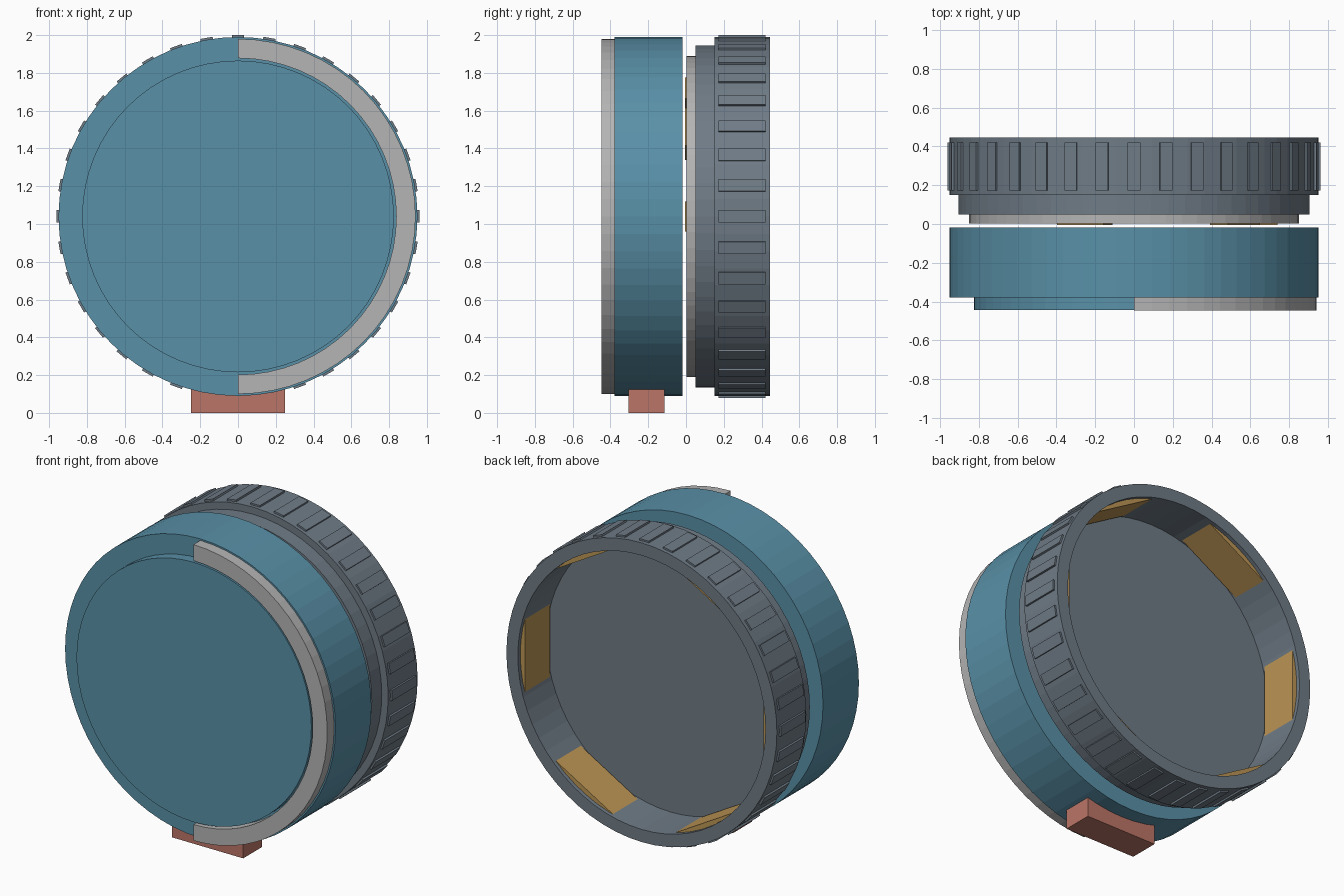
import bpy, bmesh
from math import cos, sin, pi, radians
from mathutils import Matrix, Vector

cube = bpy.data.objects.get("Cube")
if cube:
    bpy.data.objects.remove(cube)

CENTRE_Z = 1.04
SIDES = 64


def material(name, rgb):
    mat = bpy.data.materials.new(name)
    mat.use_nodes = True
    colour = (*rgb, 1)
    mat.diffuse_color = colour
    mat.node_tree.nodes["Principled BSDF"].inputs["Base Color"].default_value = colour
    return mat


blue = material("blue plastic", (0.10, 0.28, 0.39))
slate = material("slate grey", (0.16, 0.20, 0.24))
silver = material("light grey metal", (0.46, 0.46, 0.46))
gold = material("brass", (0.50, 0.30, 0.09))
red = material("brick red", (0.50, 0.18, 0.135))


def finish(bm, name, mat):
    bmesh.ops.recalc_face_normals(bm, faces=bm.faces)
    mesh = bpy.data.meshes.new(name)
    bm.to_mesh(mesh)
    bm.free()
    mesh.materials.append(mat)
    obj = bpy.data.objects.new(name, mesh)
    bpy.context.collection.objects.link(obj)
    return obj


def lathe(name, profile, mat, sweep=2 * pi, start=0.0):
    """Turn a (radius, y) profile around the y axis; a part sweep gets end caps."""
    bm = bmesh.new()
    full = sweep > 6
    steps = SIDES if full else SIDES // 2
    rings = []
    for i in range(steps if full else steps + 1):
        a = start + sweep * i / steps
        rings.append([bm.verts.new((r * cos(a), y, CENTRE_Z + r * sin(a))) for r, y in profile])
    for i in range(steps):
        a, b = rings[i], rings[(i + 1) % len(rings)]
        for j in range(len(profile)):
            k = (j + 1) % len(profile)
            bm.faces.new((a[j], a[k], b[k], b[j]))
    if not full:
        bm.faces.new(rings[0])
        bm.faces.new(rings[-1])
    return finish(bm, name, mat)


def disc(name, radius, y0, y1, mat):
    """Solid cylinder along y."""
    bm = bmesh.new()
    place = Matrix.Translation((0, (y0 + y1) / 2, CENTRE_Z)) @ Matrix.Rotation(pi / 2, 4, "X")
    bmesh.ops.create_cone(bm, cap_ends=True, segments=SIDES, radius1=radius,
                          radius2=radius, depth=y1 - y0, matrix=place)
    return finish(bm, name, mat)


def blocks(name, angles, r0, r1, y0, y1, length, mat):
    """Boxes arranged around the y axis, each facing the axis."""
    bm = bmesh.new()
    for angle in angles:
        place = (Matrix.Translation((0, 0, CENTRE_Z)) @ Matrix.Rotation(-radians(angle), 4, "Y")
                 @ Matrix.Translation(((r0 + r1) / 2, (y0 + y1) / 2, 0))
                 @ Matrix.Diagonal((r1 - r0, y1 - y0, length, 1)))
        bmesh.ops.create_cube(bm, size=1, matrix=place)
    return finish(bm, name, mat)


# Front cap: drum, raised face and half-round trim
disc("front_drum", 0.95, -0.378, -0.018, blue)
disc("front_raised_face", 0.825, -0.442, -0.37, blue)
lathe("half_ring_trim", [(0.838, -0.447), (0.94, -0.447), (0.94, -0.37), (0.838, -0.37)],
      silver, sweep=pi, start=-pi / 2)

# Foot under the drum
bm = bmesh.new()
bmesh.ops.create_cube(bm, size=1, matrix=Matrix.Translation((0, -0.21, 0.0625))
                      @ Matrix.Diagonal((0.5, 0.19, 0.125, 1)))
finish(bm, "foot", red)

# Rear cap: mounting plate, step and open grip ring
disc("mount_plate", 0.85, 0.003, 0.055, silver)
disc("rear_step", 0.905, 0.05, 0.155, slate)
lathe("grip_ring", [(0.87, 0.15), (0.95, 0.15), (0.95, 0.445), (0.87, 0.445)], slate)

# Grip ribs around the outside
blocks("grip_ribs", range(0, 360, 10), 0.935, 0.96, 0.172, 0.42, 0.066, slate)

# Brass lugs set into the inner wall
blocks("inner_lugs", range(0, 360, 60), 0.838, 0.91, 0.17, 0.42, 0.49, gold)

# Thin contact plates in the gap
blocks("contact_plates", (40, 112), 0.62, 0.74, -0.005, 0.004, 0.26, gold)
blocks("contact_pin", (0,), 0.62, 0.74, -0.005, 0.004, 0.16, gold)
